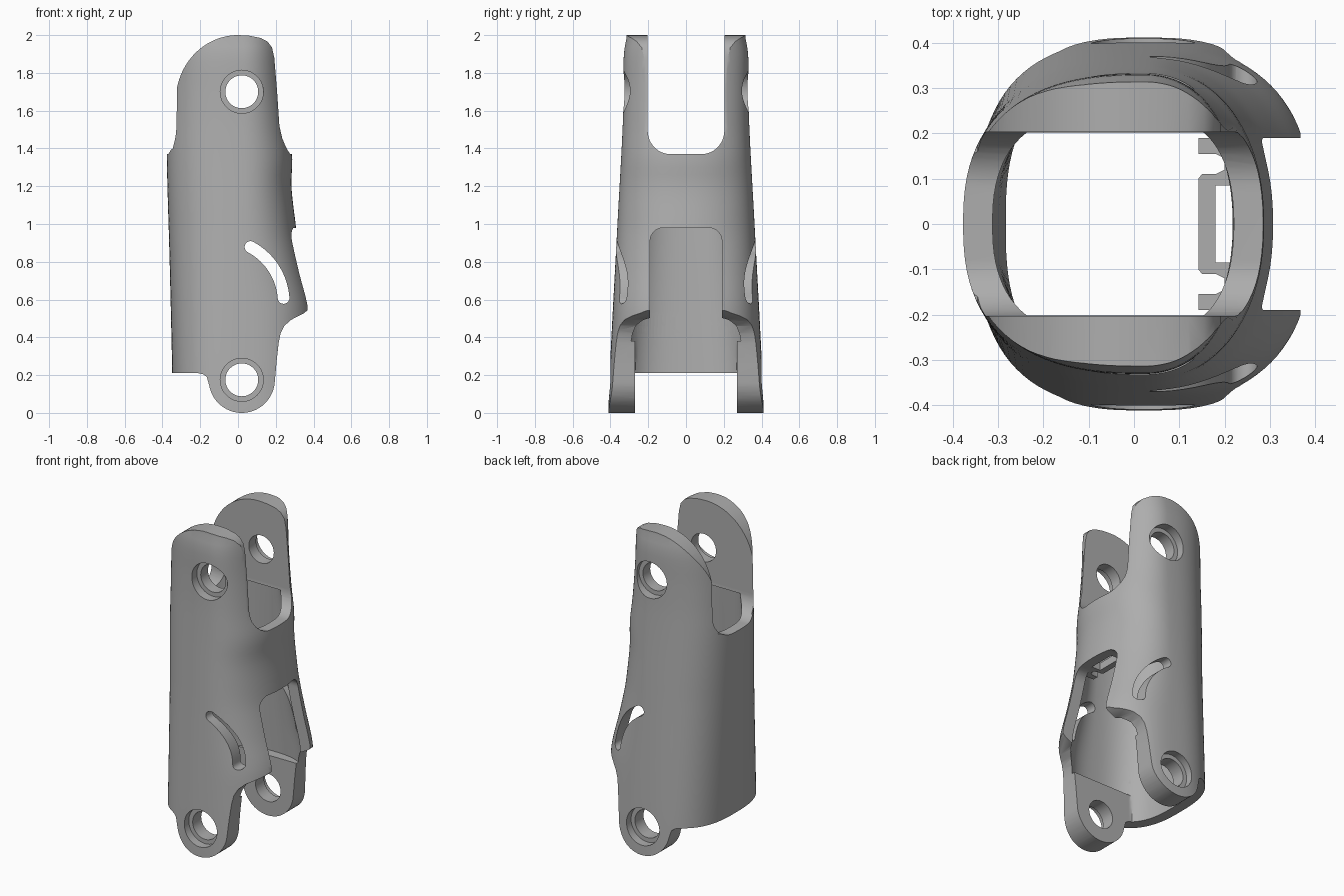
import bpy, bmesh, math
from mathutils import Vector

if "Cube" in bpy.data.objects:
    bpy.data.objects.remove(bpy.data.objects["Cube"])

grey = bpy.data.materials.new("plain_grey")
grey.diffuse_color = (0.42, 0.42, 0.42, 1)
grey.use_nodes = True
grey.node_tree.nodes["Principled BSDF"].inputs["Base Color"].default_value = grey.diffuse_color


def make(name, bm):
    bmesh.ops.recalc_face_normals(bm, faces=bm.faces)
    me = bpy.data.meshes.new(name)
    bm.to_mesh(me)
    bm.free()
    me.materials.append(grey)
    ob = bpy.data.objects.new(name, me)
    bpy.context.collection.objects.link(ob)
    return ob


def skin(name, rings):
    """Closed solid through a stack of equal-sized rings."""
    bm = bmesh.new()
    vs = [[bm.verts.new(p) for p in r] for r in rings]
    n = len(vs[0])
    for a, b in zip(vs, vs[1:]):
        for i in range(n):
            j = (i + 1) % n
            bm.faces.new((a[i], a[j], b[j], b[i]))
    bm.faces.new(vs[0])
    bm.faces.new(vs[-1])
    return make(name, bm)


def prism(name, pts, axis, a, b):
    """Extrude a 2D outline along one axis."""
    place = {"x": lambda u, v, t: (t, u, v),
             "y": lambda u, v, t: (u, t, v),
             "z": lambda u, v, t: (u, v, t)}[axis]
    return skin(name, [[place(u, v, t) for u, v in pts] for t in (a, b)])


def arc(cx, cz, rx, rz, a0, a1, n=16):
    out = []
    for i in range(n + 1):
        t = math.radians(a0 + (a1 - a0) * i / n)
        out.append((cx + rx * math.cos(t), cz + rz * math.sin(t)))
    return out


def boolean(ob, tool, op):
    m = ob.modifiers.new(op, "BOOLEAN")
    m.operation, m.object, m.solver = op, tool, "EXACT"
    bpy.context.view_layer.objects.active = ob
    bpy.ops.object.modifier_apply(modifier=m.name)
    bpy.data.objects.remove(tool)


def curve(table, z):
    """Smooth interpolation through (z, value) pairs."""
    if z <= table[0][0]:
        return table[0][1]
    for k in range(len(table) - 1):
        (z0, v0), (z1, v1) = table[k], table[k + 1]
        if z <= z1:
            zp, vp = table[max(k - 1, 0)]
            zn, vn = table[min(k + 2, len(table) - 1)]
            h, t = z1 - z0, (z - z0) / (z1 - z0)
            m0, m1 = (v1 - vp) / (z1 - zp) * h, (vn - v0) / (zn - z0) * h
            return ((2*t**3 - 3*t*t + 1) * v0 + (t**3 - 2*t*t + t) * m0
                    + (3*t*t - 2*t**3) * v1 + (t**3 - t*t) * m1)
    return table[-1][1]


RIGHT = [(0, .375), (.4, .395), (.55, .396), (.75, .35), (.92, .315), (1.0, .305),
         (1.2, .283), (1.35, .287), (1.5, .268), (1.75, .245), (2.0, .235)]
LEFT = [(0, -.345), (.2, -.348), (.8, -.362), (1.35, -.377), (1.6, -.375), (2, -.37)]
HALF = [(0, .412), (.3, .4), (1.0, .363), (1.5, .336), (1.7, .331), (1.9, .329), (2, .312)]


def section(z, inset=0.0, clip=9.0, n=96):
    """Rounded oblong cross-section at height z."""
    xc = 0.02
    ring = []
    k = min(max(z, 0), 1)
    for i in range(n):
        t = 2 * math.pi * (i + .5) / n
        c, s = math.cos(t), math.sin(t)
        e = 3 - .8 * k if c > 0 else 2.8 - .3 * k
        r = (curve(RIGHT, z) if c > 0 else -curve(LEFT, z)) - math.copysign(xc, c) - inset
        y = (curve(HALF, z) - inset) * math.copysign(abs(s) ** (2 / e), s)
        ring.append((xc + math.copysign(r * abs(c) ** (2 / e), c), max(-clip, min(clip, y)), z))
    return ring


def loft(name, z0, z1, steps, **kw):
    return skin(name, [section(z0 + (z1 - z0) * i / steps, **kw) for i in range(steps + 1)])


# Outer body, trimmed to the side outline with rounded lugs and flared skirt
body = loft("limb_shell", -0.02, 2.02, 51)
outline = (arc(.02, .175, .175, .175, -170, -5, 28)
           + [(.205, .28), (.215, .37), (.225, .42), (.245, .46), (.28, .492), (.35, .528),
              (.367, .543), (.368, .565), (.368, .6), (.45, .7), (.45, 1.3), (.29, 1.37),
              (.235, 1.45), (.219, 1.52), (.207, 1.7), (.192, 1.88), (.18, 1.935),
              (.155, 1.967), (.12, 1.985), (.06, 1.997)]
           + arc(0, 1.65, .33, .35, 90, 180, 24)
           + [(-.333, 1.45), (-.345, 1.4), (-.45, 1.33), (-.45, .21), (-.21, .21),
              (-.185, .205), (-.165, .19)])
boolean(body, prism("outline_tool", outline, "y", -.6, .6), "INTERSECT")

# Hollow interior: wide in the middle, narrower between the lower lugs
boolean(body, loft("cavity_tool", .38, 1.48, 28, inset=.065), "DIFFERENCE")
boolean(body, loft("lug_gap_tool", -.1, .5, 15, inset=.065, clip=.27), "DIFFERENCE")

# Notch between the two upper arms
notch = ([(.203, 2.2), (.203, 1.5)] + arc(.083, 1.495, .12, .125, 0, -90, 12)
         + arc(-.083, 1.495, .12, .125, -90, -180, 12) + [(-.203, 1.5), (-.203, 2.2)])
boolean(body, prism("notch_tool", notch, "x", -.7, .7), "DIFFERENCE")

# Opening on the right side, rounded at the top
window = ([(-.19, -.2), (.19, -.2)] + arc(.12, .91, .07, .07, 0, 90, 8)
          + arc(-.12, .91, .07, .07, 90, 180, 8))
boolean(body, prism("window_tool", window, "x", .05, .7), "DIFFERENCE")

# Inner shelf above the opening, with side notches and a strap slot
half = [(.25, .19), (.142, .19), (.142, .155), (.18, .155), (.2, .145), (.2, .12),
        (.18, .11), (.15, .11), (.142, .10)]
shelf = half + [(x, -y) for x, y in reversed(half)]
boolean(body, prism("shelf", shelf, "z", .982, 1.03), "UNION")
slot = [(.18, -.085), (.243, -.085), (.243, .085), (.18, .085)]
boolean(body, prism("strap_slot_tool", slot, "z", .9, 1.06), "DIFFERENCE")

# Pivot holes with counterbores on both outer faces
for z, floor in ((1.7, .275), (.175, .355)):
    boolean(body, prism("bore_tool", arc(.02, z, .087, .087, 0, 352.5, 47), "y", -.6, .6),
            "DIFFERENCE")
    for a, b in ((-.6, -floor), (floor, .6)):
        boolean(body, prism("counterbore_tool", arc(.02, z, .114, .114, 0, 352.5, 47), "y", a, b),
                "DIFFERENCE")

# Curved guide slot through both side walls
cx, cz, r, w = -.09, .585, .332, .031
ends = [(cx + r * math.cos(math.radians(a)), cz + r * math.sin(math.radians(a))) for a in (4, 62)]
guide = (arc(cx, cz, r + w, r + w, 4, 62, 18) + arc(*ends[1], w, w, 62, 242, 10)[1:]
         + arc(cx, cz, r - w, r - w, 62, 4, 18)[1:] + arc(*ends[0], w, w, 184, 364, 10)[1:-1])
boolean(body, prism("guide_slot_tool", guide, "y", -.6, .6), "DIFFERENCE")

# Smooth shading with crisp cut edges
bpy.ops.object.select_all(action="DESELECT")
body.select_set(True)
bpy.context.view_layer.objects.active = body
bpy.ops.object.shade_smooth_by_angle(angle=math.radians(30))
